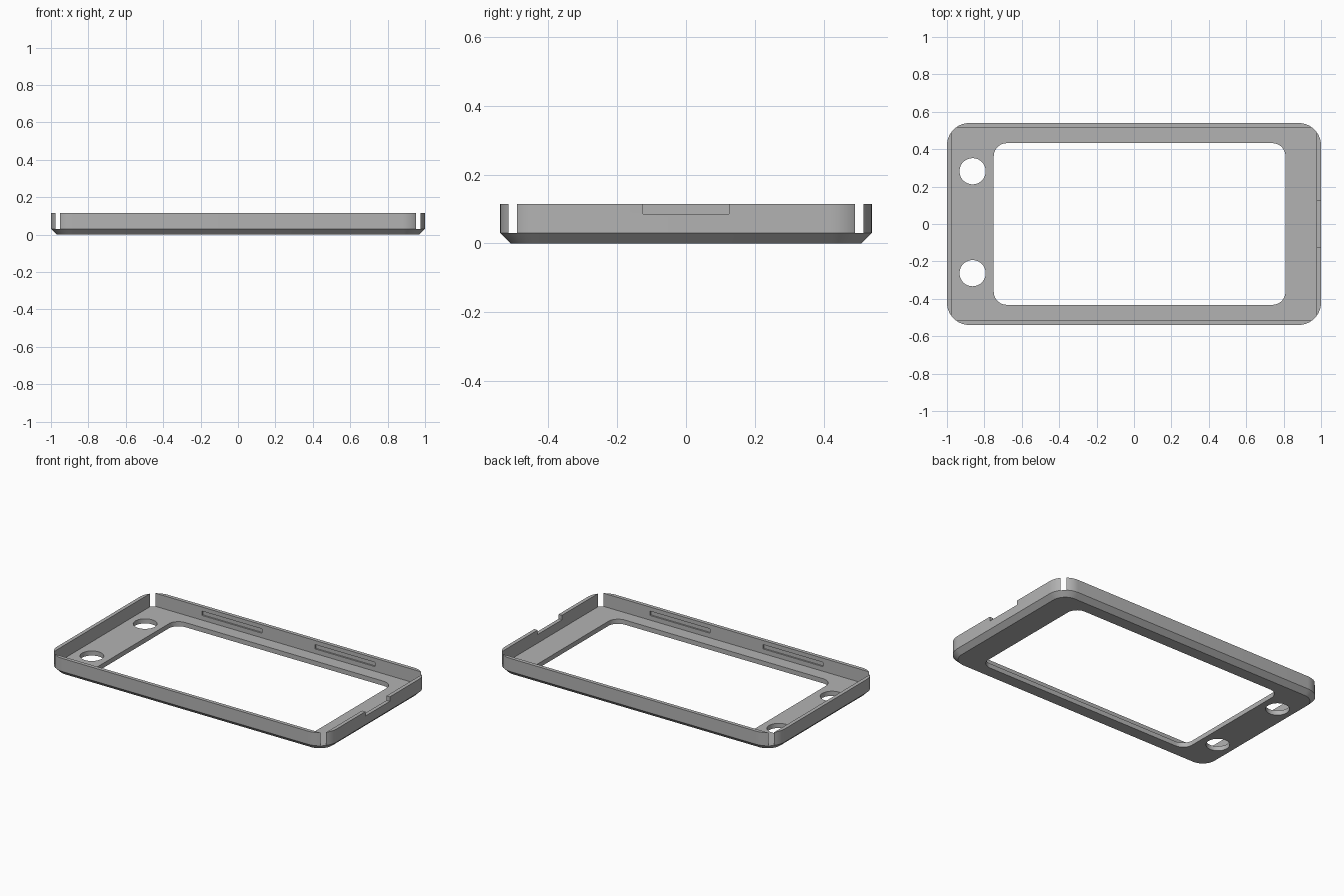
import bpy, bmesh, math

cube = bpy.data.objects.get("Cube")
if cube:
    bpy.data.objects.remove(cube, do_unlink=True)

grey = bpy.data.materials.new("plain grey")
grey.use_nodes = True
grey.diffuse_color = (0.45, 0.45, 0.45, 1)
grey.node_tree.nodes["Principled BSDF"].inputs["Base Color"].default_value = grey.diffuse_color

HX, HY, TOP, FLOOR, WALL = 1.0, 0.54, 0.115, 0.03, 0.024


def outline(hx, hy, r, cx=0, cy=0, seg=14):
    """Rounded rectangle as a list of points, anticlockwise."""
    pts = []
    for q, (sx, sy) in enumerate([(1, 1), (-1, 1), (-1, -1), (1, -1)]):
        for i in range(seg + 1):
            a = math.pi / 2 * (q + i / seg)
            pts.append((cx + sx * (hx - r) + r * math.cos(a),
                        cy + sy * (hy - r) + r * math.sin(a)))
    return pts


def circle(cx, cy, r, n=48):
    return [(cx + r * math.cos(math.tau * i / n), cy + r * math.sin(math.tau * i / n))
            for i in range(n)]


def loft(name, layers):
    """Solid through a stack of (outline, height) layers."""
    bm = bmesh.new()
    rings = [[bm.verts.new((x, y, z)) for x, y in pts] for pts, z in layers]
    n = len(rings[0])
    bm.faces.new(rings[0][::-1])
    bm.faces.new(rings[-1])
    for low, high in zip(rings, rings[1:]):
        for i in range(n):
            j = (i + 1) % n
            bm.faces.new((low[i], low[j], high[j], high[i]))
    mesh = bpy.data.meshes.new(name)
    bm.to_mesh(mesh)
    bm.free()
    mesh.materials.append(grey)
    obj = bpy.data.objects.new(name, mesh)
    bpy.context.collection.objects.link(obj)
    return obj


def box(name, x0, x1, y0, y1, z0, z1):
    pts = [(x0, y0), (x1, y0), (x1, y1), (x0, y1)]
    return loft(name, [(pts, z0), (pts, z1)])


# Tray body with rounded corners and a chamfered underside
frame = loft("bezel_frame", [
    (outline(HX - 0.031, HY - 0.031, 0.089), 0),
    (outline(HX, HY, 0.12), FLOOR),
    (outline(HX, HY, 0.12), TOP)])

# Square-cornered cavity, which breaks through the rounded corners as slots
ix, iy = HX - WALL, HY - WALL
cutters = [box("cavity_cutter", -ix, ix, -iy, iy, FLOOR, TOP + 0.1)]

# Screen window and two round holes
window = outline(0.78, 0.432, 0.07, cx=0.03)
cutters.append(loft("window_cutter", [(window, -0.1), (window, 0.07)]))
for y in (0.282, -0.263):
    hole = circle(-0.863, y, 0.07)
    cutters.append(loft("hole_cutter", [(hole, -0.1), (hole, 0.07)]))

# Notch in the left end wall
cutters.append(box("notch_cutter", ix - 0.05, HX + 0.1, -0.125, 0.125, 0.086, TOP + 0.1))

# Snap grooves inside the long walls
for sx in (-1, 1):
    for sy in (-1, 1):
        xs = sorted((sx * 0.19, sx * 0.62))
        ys = sorted((sy * (iy - 0.02), sy * (iy + 0.01)))
        cutters.append(box("groove_cutter", *xs, *ys, 0.06, 0.088))

bpy.context.view_layer.objects.active = frame
frame.select_set(True)
for cutter in cutters:
    mod = frame.modifiers.new("cut", 'BOOLEAN')
    mod.operation = 'DIFFERENCE'
    mod.solver = 'EXACT'
    mod.object = cutter
    bpy.ops.object.modifier_apply(modifier=mod.name)
    bpy.data.objects.remove(cutter, do_unlink=True)

bpy.ops.object.shade_smooth_by_angle(angle=math.radians(30))
